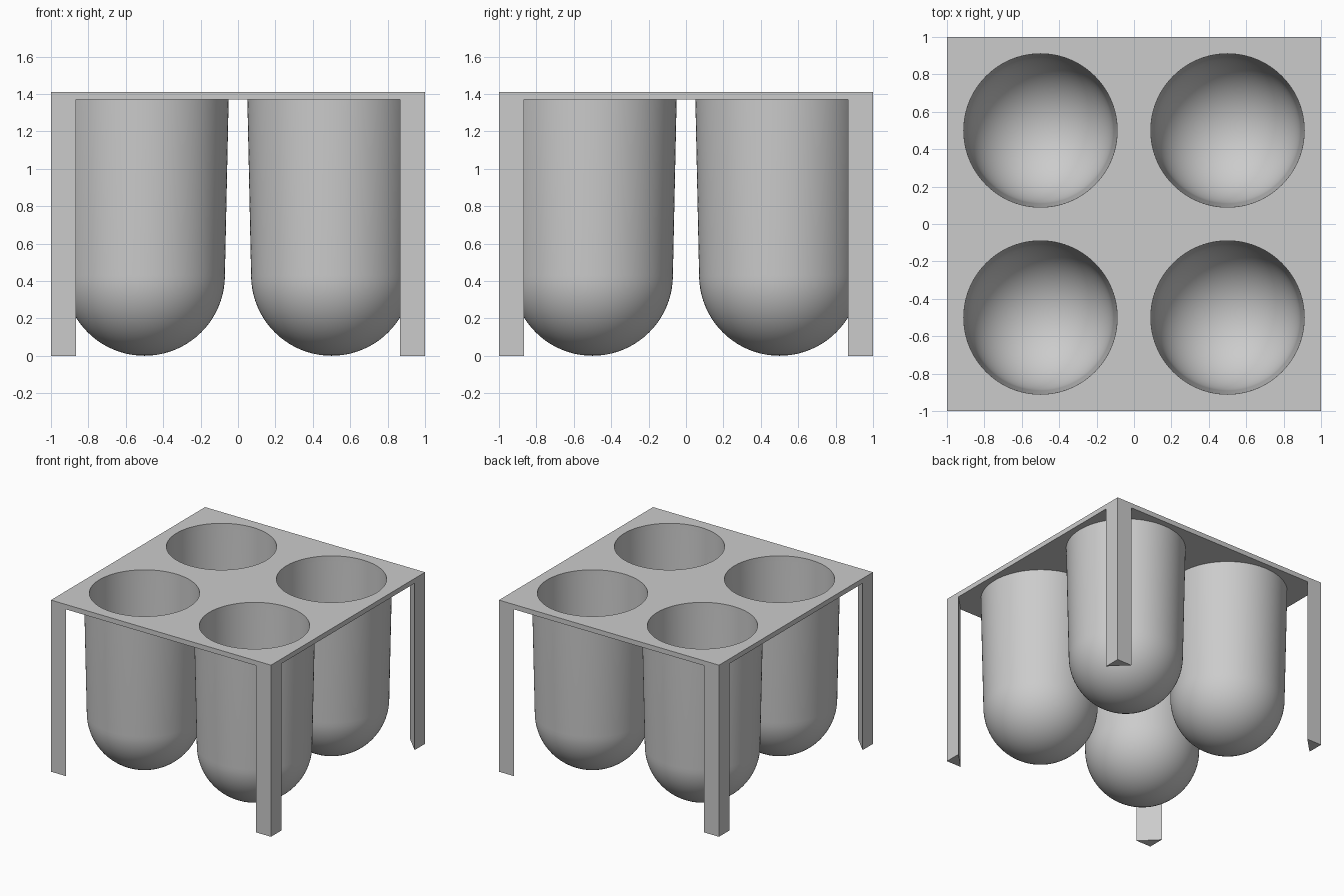
import bpy, bmesh
from math import sin, cos, pi
from mathutils import Vector

TOP, UNDER = 1.41, 1.37      # plate surfaces
LEG = 0.135                  # leg width along each side
SEGS = 96
CORNERS = [(x, y) for x in (-1, 1) for y in (-1, 1)]

old = bpy.data.objects.get("Cube")
if old:
    bpy.data.objects.remove(old, do_unlink=True)

grey = bpy.data.materials.new("plain grey")
grey.use_nodes = True
colour = (0.6, 0.6, 0.6, 1)
grey.diffuse_color = colour
grey.node_tree.nodes["Principled BSDF"].inputs["Base Color"].default_value = colour


def make_object(name, bm):
    bmesh.ops.recalc_face_normals(bm, faces=bm.faces)
    mesh = bpy.data.meshes.new(name)
    bm.to_mesh(mesh)
    bm.free()
    mesh.materials.append(grey)
    obj = bpy.data.objects.new(name, mesh)
    bpy.context.collection.objects.link(obj)
    return obj


def smooth(obj):
    bpy.ops.object.select_all(action='DESELECT')
    obj.select_set(True)
    bpy.context.view_layer.objects.active = obj
    bpy.ops.object.shade_smooth_by_angle(angle=pi / 6)


# Plate, with its corners marked off and drawn down into triangular legs
bm = bmesh.new()
bmesh.ops.create_cube(bm, size=2)
for v in bm.verts:
    v.co.z = TOP if v.co.z > 0 else UNDER
for x, y in CORNERS:
    bmesh.ops.bisect_plane(bm, geom=bm.verts[:] + bm.edges[:] + bm.faces[:],
                           plane_co=(x, y * (1 - LEG), 0), plane_no=(x, y, 0))
bm.normal_update()
feet = [f for f in bm.faces if f.normal.z < -0.9 and len(f.verts) == 3]
drawn = bmesh.ops.extrude_face_region(bm, geom=feet)["geom"]
for v in drawn:
    if isinstance(v, bmesh.types.BMVert):
        v.co.z = 0
bmesh.ops.delete(bm, geom=[f for f in feet if f.is_valid], context='FACES_ONLY')
tray = make_object("tray_with_legs", bm)

# Round openings through the plate
bm = bmesh.new()
for x, y in CORNERS:
    made = bmesh.ops.create_cone(bm, cap_ends=True, segments=SEGS,
                                 radius1=0.409, radius2=0.411, depth=0.12)
    bmesh.ops.translate(bm, verts=made["verts"], vec=(x / 2, y / 2, (TOP + UNDER) / 2))
cutter = make_object("opening_cutter", bm)
cutter.hide_render = True
cutter.hide_viewport = True
cut = tray.modifiers.new("openings", 'BOOLEAN')
cut.operation = 'DIFFERENCE'
cut.solver = 'EXACT'
cut.object = cutter
bpy.context.view_layer.update()
bpy.context.view_layer.objects.active = tray
bpy.ops.object.modifier_apply(modifier=cut.name)
bpy.data.objects.remove(cutter, do_unlink=True)
smooth(tray)


# Tapered, round-bottomed cups with a thin wall
def bowl(radius, centre, steps=20):
    return [(radius * cos(a), centre - radius * sin(a))
            for a in (pi / 2 * i / steps for i in range(steps + 1))]


outer = [(0.45, UNDER)] + bowl(0.43, 0.43)
inner = [(0.41, UNDER)] + bowl(0.39, 0.43)
for x, y in CORNERS:
    bm = bmesh.new()
    path = [bm.verts.new((r, 0, z)) for r, z in outer + inner[::-1]]
    edges = [bm.edges.new(pair) for pair in zip(path, path[1:])
             if max(pair[0].co.x, pair[1].co.x) > 1e-4]
    bmesh.ops.spin(bm, geom=edges, axis=(0, 0, 1), cent=(0, 0, 0),
                   angle=2 * pi, steps=SEGS, use_merge=True)
    bmesh.ops.remove_doubles(bm, verts=bm.verts, dist=1e-4)
    # Close the rim so the wall is solid against the plate
    bmesh.ops.bridge_loops(bm, edges=[e for e in bm.edges if e.is_boundary])
    bmesh.ops.translate(bm, verts=bm.verts, vec=Vector((x / 2, y / 2, 0)))
    side = "left" if x > 0 else "right"
    smooth(make_object(("front_" if y < 0 else "back_") + side + "_cup", bm))
